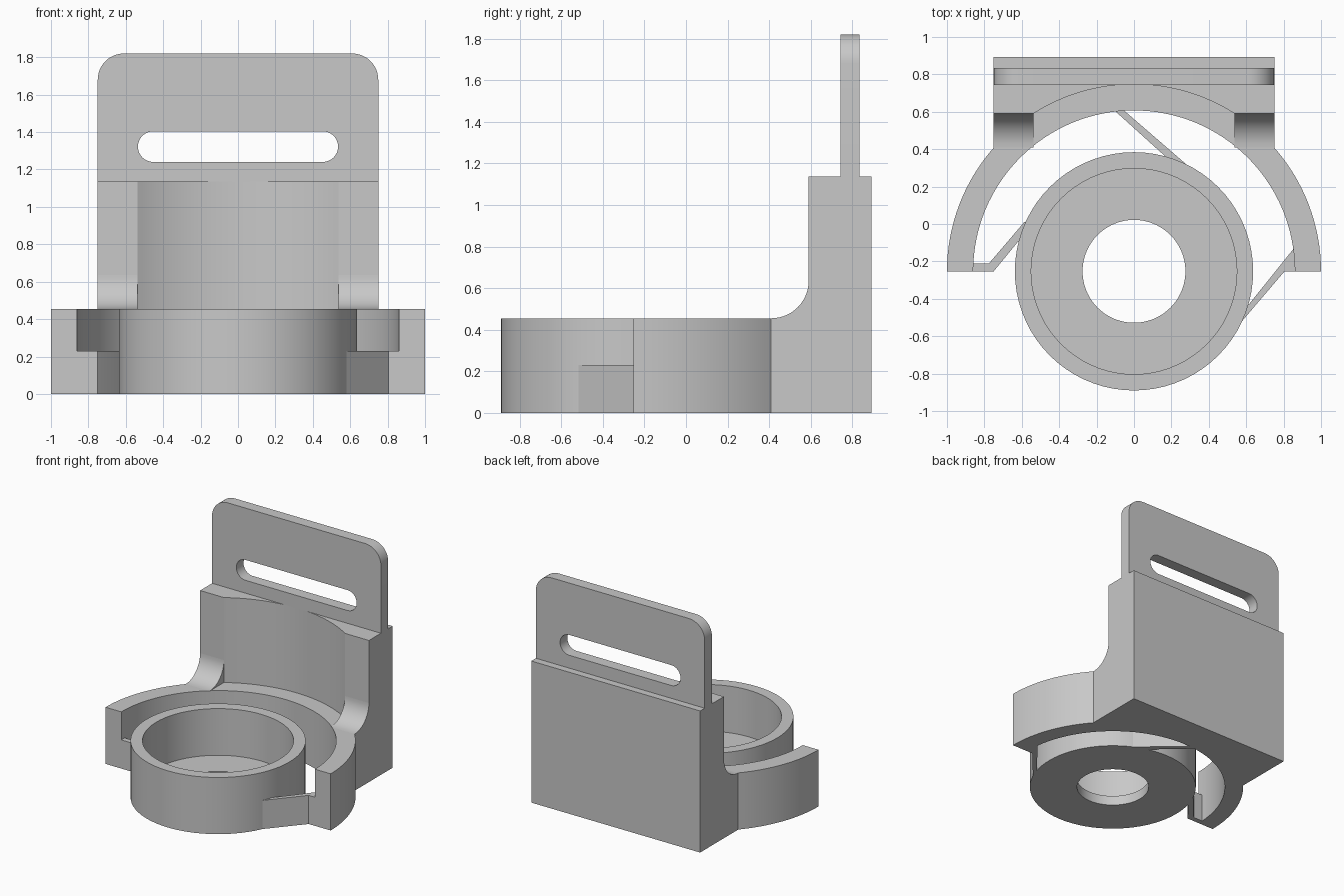
import bpy, bmesh
from math import sin, cos, pi, radians, asin
from mathutils import Vector

cube = bpy.data.objects.get("Cube")
if cube:
    bpy.data.objects.remove(cube, do_unlink=True)

grey = bpy.data.materials.new("plain grey")
grey.use_nodes = True
colour = (0.58, 0.58, 0.58, 1)
grey.diffuse_color = colour
grey.node_tree.nodes["Principled BSDF"].inputs["Base Color"].default_value = colour

CY = -0.253             # shared centre of cup and ring
R_OUT, R_IN = 1.0, 0.86
HALF_W, BACK, SHOULDER = 0.75, 0.892, 0.59
RIM, BLOCK_TOP, TOP = 0.455, 1.137, 1.82


def arc(cx, cy, r, a0, a1, n):
    return [(cx + r * cos(a0 + (a1 - a0) * i / n),
             cy + r * sin(a0 + (a1 - a0) * i / n)) for i in range(n + 1)]


def finish(bm, name):
    bmesh.ops.recalc_face_normals(bm, faces=bm.faces)
    mesh = bpy.data.meshes.new(name)
    bm.to_mesh(mesh)
    bm.free()
    mesh.materials.append(grey)
    ob = bpy.data.objects.new(name, mesh)
    bpy.context.collection.objects.link(ob)
    bpy.ops.object.select_all(action='DESELECT')
    ob.select_set(True)
    bpy.context.view_layer.objects.active = ob
    bpy.ops.object.shade_smooth_by_angle(angle=radians(30))
    return ob


def prism(name, loops, place, direction):
    """Extrude an outline, with optional hole loops, along a direction."""
    bm = bmesh.new()
    for loop in loops:
        vs = [bm.verts.new(place(a, b)) for a, b in loop]
        for i, v in enumerate(vs):
            bm.edges.new((v, vs[(i + 1) % len(vs)]))
    bmesh.ops.triangle_fill(bm, edges=bm.edges[:], use_beauty=True)
    out = bmesh.ops.extrude_face_region(bm, geom=bm.faces[:], use_keep_orig=True)
    moved = [g for g in out["geom"] if isinstance(g, bmesh.types.BMVert)]
    bmesh.ops.translate(bm, verts=moved, vec=Vector(direction))
    return finish(bm, name)


def slab(name, outline, z0, z1):
    return prism(name, [outline], lambda x, y: (x, y, z0), (0, 0, z1 - z0))


# Open ring merged with the foot of the back block
a = pi / 2 - asin(HALF_W / R_OUT)
outline = (arc(0, CY, R_OUT, 0, a, 16) + [(HALF_W, BACK), (-HALF_W, BACK)]
           + arc(0, CY, R_OUT, pi - a, pi, 16) + arc(0, CY, R_IN, pi, 0, 64))
slab("ring_and_foot", outline, 0, RIM)

# Back block with a concave front
s = asin((SHOULDER - CY) / R_OUT)
outline = [(HALF_W, SHOULDER), (HALF_W, BACK), (-HALF_W, BACK),
           (-HALF_W, SHOULDER)] + arc(0, CY, R_OUT, pi - s, s, 32)
slab("back_block", outline, RIM, BLOCK_TOP)

# Curved fillets where the block shoulders meet the ring
r = 0.18
fillet = arc(SHOULDER - r, RIM + r, r, -pi / 2, 0, 14) + [(SHOULDER, RIM)]
inner = R_OUT * cos(s)
for side, x0 in (("left", inner), ("right", -HALF_W)):
    prism(side + "_shoulder_fillet", [fillet],
          lambda y, z, x0=x0: (x0, y, z), (HALF_W - inner, 0, 0))

# Upright strap plate with rounded corners and a long slot
c = 0.14
plate = ([(-HALF_W, BLOCK_TOP), (HALF_W, BLOCK_TOP)]
         + arc(HALF_W - c, TOP - c, c, 0, pi / 2, 12)
         + arc(c - HALF_W, TOP - c, c, pi / 2, pi, 12))
h, mid, reach = 0.082, 1.322, 0.453
slot = (arc(reach, mid, h, -pi / 2, pi / 2, 16)
        + arc(-reach, mid, h, pi / 2, 3 * pi / 2, 16))
prism("strap_plate", [plate, slot], lambda x, z: (x, 0.742, z), (0, 0.092, 0))

# Cup turned from a wall-and-floor section, with a hole in the floor
bm = bmesh.new()
section = [(0.275, 0), (0.637, 0), (0.637, RIM), (0.55, RIM),
           (0.55, 0.08), (0.275, 0.08)]
vs = [bm.verts.new((x, CY, z)) for x, z in section]
edges = [bm.edges.new((v, vs[(i + 1) % len(vs)])) for i, v in enumerate(vs)]
bmesh.ops.spin(bm, geom=vs + edges, cent=(0, CY, 0), axis=(0, 0, 1),
               angle=2 * pi, steps=72, use_duplicate=False)
bmesh.ops.remove_doubles(bm, verts=bm.verts, dist=0.0005)
finish(bm, "cup")

# Three thin arms linking cup and ring
arms = {
    "right_arm": [(-.9, -.21), (-.775, -.21), (-.585, .012), (-.56, 0),
                  (-.6, -.07), (-.75, CY), (-.9, CY)],
    "left_arm": [(.9, CY), (.9, -.08), (.855, -.13), (.59, -.46),
                 (.56, -.54), (.805, CY)],
    "back_arm": [(-.13, .63), (-.08, .63), (.29, .31), (.24, .31), (.18, .35)],
}
for name, outline in arms.items():
    slab(name, outline, 0, 0.23)
